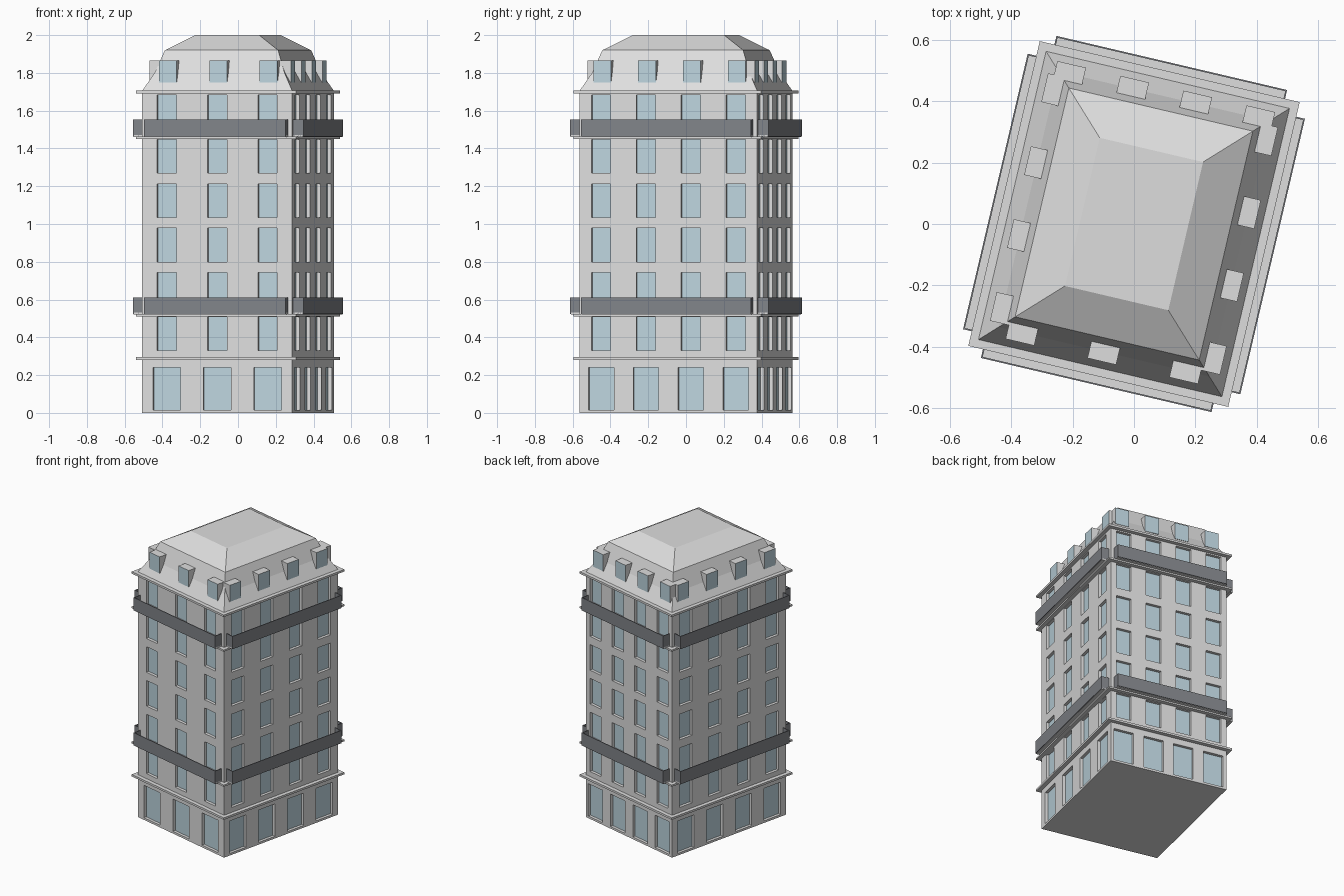
import bpy, bmesh, math
from mathutils import Vector

if "Cube" in bpy.data.objects:
    bpy.data.objects.remove(bpy.data.objects["Cube"])

TURN = math.radians(-13.2)
HX, HY = 0.408, 0.483          # half width and half depth of the block
ROOF_Z = 1.705
STOREY = 0.235


def material(name, rgb):
    m = bpy.data.materials.new(name)
    m.use_nodes = True
    m.diffuse_color = (*rgb, 1)
    m.node_tree.nodes["Principled BSDF"].inputs["Base Color"].default_value = (*rgb, 1)
    return m


STONE = material("pale stone", (0.73, 0.73, 0.73))
GLASS = material("blue glass", (0.51, 0.66, 0.73))
METAL = material("dark railing", (0.22, 0.23, 0.25))

# Each side: along-wall direction, outward normal, distance, half length, windows, spacing
X, Y = Vector((1, 0, 0)), Vector((0, 1, 0))
SIDES = {
    "front": (X, -Y, HY, HX, 3, 0.274),
    "right": (Y, X, HX, HY, 4, 0.244),
    "back": (-X, Y, HY, HX, 4, 0.211),
    "left": (-Y, -X, HX, HY, 4, 0.244),
}


def place(side, s, out, z):
    t, n, dist = side[:3]
    return t * s + n * (dist + out) + Vector((0, 0, z))


def centers(side):
    count, step = side[4:]
    return [(i - (count - 1) / 2) * step for i in range(count)]


def finish(name, bm, mats):
    bmesh.ops.remove_doubles(bm, verts=bm.verts, dist=0.0001)
    me = bpy.data.meshes.new(name)
    bm.to_mesh(me)
    bm.free()
    for m in mats:
        me.materials.append(m)
    ob = bpy.data.objects.new(name, me)
    ob.rotation_euler.z = TURN
    bpy.context.collection.objects.link(ob)
    return ob


def quad(bm, points, mat=0):
    f = bm.faces.new([bm.verts.new(p) for p in points])
    f.material_index = mat
    return f


def block(bm, side, s0, s1, o0, o1, z0, z1):
    """Box given in wall coordinates; returns its outward face."""
    a, b, c, d = [[place(side, s, o, z) for s, z in
                   ((s0, z0), (s1, z0), (s1, z1), (s0, z1))] for o in (o1, o0)] + [0, 0]
    for i in range(4):
        j = (i + 1) % 4
        quad(bm, (a[j], a[i], b[i], b[j]))
    quad(bm, b[::-1])
    return quad(bm, a)


def ring(inset, z):
    x, y = HX - inset, HY - inset
    return [Vector(p) for p in ((-x, -y, z), (x, -y, z), (x, y, z), (-x, y, z))]


def stack(bm, profile):
    """Rectangular rings joined into a closed shape."""
    rings = [ring(*p) for p in profile]
    for lo, hi in zip(rings, rings[1:]):
        for i in range(4):
            j = (i + 1) % 4
            quad(bm, (lo[i], lo[j], hi[j], hi[i]))
    quad(bm, rings[0][::-1])
    quad(bm, rings[-1])


def wall_zone(bm, side, width, z_edges, depth=0.02):
    """Wall strip whose odd rows and columns are recessed windows."""
    half = side[3]
    s_edges = [-half]
    for c in centers(side):
        s_edges += [c - width / 2, c + width / 2]
    s_edges.append(half)
    for i, (s0, s1) in enumerate(zip(s_edges, s_edges[1:])):
        for j, (z0, z1) in enumerate(zip(z_edges, z_edges[1:])):
            loop = ((s0, z0), (s1, z0), (s1, z1), (s0, z1))
            outer = [place(side, s, 0, z) for s, z in loop]
            if i % 2 and j % 2:
                inner = [place(side, s, -depth, z) for s, z in loop]
                quad(bm, inner, 1)
                for k in range(4):
                    n = (k + 1) % 4
                    quad(bm, (outer[k], outer[n], inner[n], inner[k]))
            else:
                quad(bm, outer)


# Walls with recessed windows
bm = bmesh.new()
upper = [0.285]
for i in range(6):
    upper += [0.33 + STOREY * i, 0.508 + STOREY * i]
upper.append(ROOF_Z)
for name, side in SIDES.items():
    wall_zone(bm, side, 0.15 if name == "front" else 0.138, [0, 0.015, 0.24, 0.285])
    wall_zone(bm, side, 0.105, upper)
quad(bm, ring(0, 0)[::-1])
finish("walls", bm, [STONE, GLASS])

# Mansard roof
bm = bmesh.new()
stack(bm, [(0, ROOF_Z - 0.01), (0, ROOF_Z), (0.055, 1.80), (0.1, 1.92), (0.235, 2.0)])
finish("mansard_roof", bm, [STONE])

# Ledges around the block
for name, z0, z1 in (("ground_floor_ledge", 0.281, 0.295), ("lower_balcony_ledge", 0.511, 0.523),
                     ("upper_balcony_ledge", 1.451, 1.463), ("roof_cornice", 1.692, 1.706)):
    bm = bmesh.new()
    stack(bm, [(-0.027, z0), (-0.027, z1)])
    finish(name, bm, [STONE])

# Balconies: floor plate plus a three-sided railing on every side
REACH, THIN = 0.056, 0.005
for level, z in (("lower", 0.523), ("upper", 1.463)):
    for name, side in SIDES.items():
        end = side[3] - 0.022
        bm = bmesh.new()
        block(bm, side, -end, end, -0.001, REACH - THIN, z - 0.002, z + 0.008)
        finish(f"{level}_{name}_balcony_floor", bm, [STONE])
        bm = bmesh.new()
        block(bm, side, -end, end, REACH - THIN, REACH, z, z + 0.089)
        for s in (-end, end - THIN):
            block(bm, side, s, s + THIN, 0, REACH - THIN, z, z + 0.089)
        finish(f"{level}_{name}_railing", bm, [METAL])

# Dormers with glazed fronts
for name, side in SIDES.items():
    bm = bmesh.new()
    for c in centers(side):
        face = block(bm, side, c - 0.048, c + 0.048, -0.095, -0.023, 1.75, 1.865)
        bmesh.ops.inset_individual(bm, faces=[face], thickness=0.004)
        face.material_index = 1
    finish(f"{name}_dormers", bm, [STONE, GLASS])
